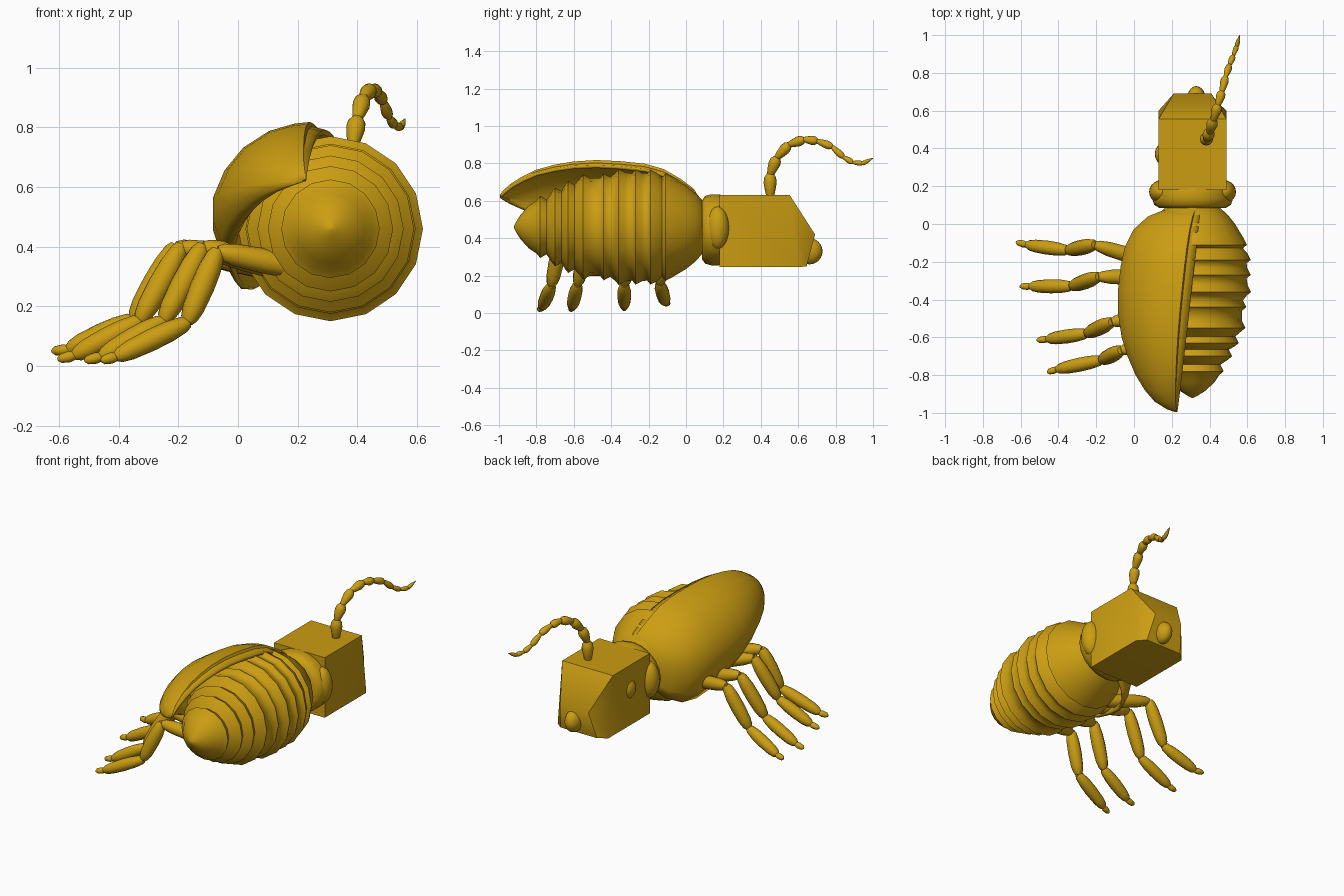
import bpy, bmesh, math
from mathutils import Vector, Matrix

if "Cube" in bpy.data.objects:
    bpy.data.objects.remove(bpy.data.objects["Cube"])

mat = bpy.data.materials.new("golden_brown")
mat.diffuse_color = (0.60, 0.34, 0.006, 1)
mat.use_nodes = True
mat.node_tree.nodes["Principled BSDF"].inputs["Base Color"].default_value = mat.diffuse_color


def finish(name, bm, angle=40):
    bmesh.ops.recalc_face_normals(bm, faces=bm.faces)
    me = bpy.data.meshes.new(name)
    bm.to_mesh(me)
    bm.free()
    ob = bpy.data.objects.new(name, me)
    bpy.context.collection.objects.link(ob)
    me.materials.append(mat)
    bpy.ops.object.select_all(action='DESELECT')
    ob.select_set(True)
    bpy.context.view_layer.objects.active = ob
    bpy.ops.object.shade_smooth_by_angle(angle=math.radians(angle))
    return ob


def skin(bm, rings, closed=True):
    n = len(rings[0])
    for a, b in zip(rings, rings[1:]):
        for i in range(n if closed else n - 1):
            j = (i + 1) % n
            bm.faces.new((a[i], a[j], b[j], b[i]))


def lathe(bm, start, end, profile, sides):
    """Revolve (position 0..1, radius) pairs around the line start-end."""
    a, b = Vector(start), Vector(end)
    q = (b - a).to_track_quat('Z', 'Y')
    rings = []
    for t, r in profile:
        rings.append([bm.verts.new(a.lerp(b, t) + q @ Vector((
            r * math.cos(k * math.tau / sides), r * math.sin(k * math.tau / sides), 0)))
            for k in range(sides)])
    skin(bm, rings)
    bm.faces.new(rings[0])
    bm.faces.new(rings[-1])


def ellipsoid(name, centre, radii, u=20, v=12):
    bm = bmesh.new()
    bmesh.ops.create_uvsphere(bm, u_segments=u, v_segments=v, radius=1,
                              matrix=Matrix.Translation(centre) @ Matrix.Diagonal((*radii, 1)))
    return finish(name, bm)


# ringed abdomen, 16 sided
ridges = [(-.11, .288), (-.19, .308), (-.27, .308), (-.36, .31), (-.44, .285),
          (-.55, .28), (-.63, .245), (-.70, .21), (-.78, .165)]
prof = [(.11, .08), (.09, .14), (.05, .185), (0, .225), (-.05, .255)]
for y, r in ridges:
    prof += [(y + .035, r - .018), (y, r), (y - .018, r - .022)]
prof += [(-.84, .115), (-.885, .065), (-.91, .025), (-.92, .004)]
bm = bmesh.new()
lathe(bm, (.31, .11, .46), (.31, -.92, .46), [((.11 - y) / 1.03, r) for y, r in prof], 16)
finish("abdomen", bm, 75)

# wing case: cross-section swept along the back, scaled at each station
section = [(.005, .225), (-.04, .235), (-.047, .25), (-.10, .245), (-.19, .22), (-.28, .165),
           (-.345, .09), (-.385, 0), (-.385, -.10), (-.36, -.18), (-.325, -.24)]
stations = [(.10, .10, .12), (.085, .42, .36), (.04, .70, .62), (-.03, .88, .80),
            (-.12, .97, .97), (-.22, 1.0, 1.04), (-.35, 1.0, 1.04), (-.48, .96, 1.01),
            (-.60, .88, .93), (-.70, .77, .82), (-.80, .63, .67), (-.88, .48, .48),
            (-.94, .33, .30), (-.98, .15, .14), (-.995, .04, .04)]
bm = bmesh.new()
rings = []
for y, w, h in stations:
    cx, cz = .339 + .11 * y, .515 - .105 * y
    c = (y + .45) / .55
    rings.append([bm.verts.new((cx + x * w, y,
                                cz + z * (h if z > 0 else w * max(.1, 1 + .6 * c) * .85)))
                  for x, z in section])
skin(bm, rings, closed=False)
ob = finish("wing_case", bm, 50)
m = ob.modifiers.new("thickness", 'SOLIDIFY')
m.thickness = .018
# keep the thickness on the inside of the shell
centre = Vector((.25, -.4, .45))
f = ob.data.polygons[len(ob.data.polygons) // 2]
m.offset = -1 if f.normal.dot(f.center - centre) > 0 else 1

# collar with bulging sides
bm = bmesh.new()
collar = [(0, .10), (.0, .165), (.12, .19), (.35, .2), (.65, .2), (.88, .19), (1, .16), (1, .1)]
lathe(bm, (.31, .085, .445), (.31, .225, .445), collar, 20)
bmesh.ops.scale(bm, vec=(1.07, 1, .95), space=Matrix.Translation((-.31, 0, -.445)), verts=bm.verts)
finish("collar", bm)
for side, s in (("left", -1), ("right", 1)):
    ellipsoid(f"collar_bulge_{side}", (.31 + s * .165, .17, .455), (.065, .062, .115))

# boxy head: back frame, cheek frame, narrow mouth frame (y, half width, z)
frames = [((.18, .18, .63), (.18, .18, .245)),
          ((.555, .18, .63), (.60, .18, .245)),
          ((.69, .10, .42), (.645, .13, .25))]
bm = bmesh.new()
rings = []
for (y1, w1, z1), (y0, w0, z0) in frames:
    rings.append([bm.verts.new(p) for p in ((.31 - w1, y1, z1), (.31 + w1, y1, z1),
                                            (.31 + w0, y0, z0), (.31 - w0, y0, z0))])
skin(bm, rings)
bm.faces.new(rings[0])
bm.faces.new(rings[-1])
finish("head", bm, 50)
ellipsoid("eye", (.18, .37, .47), (.07, .068, .075))
ellipsoid("mouth", (.33, .66, .33), (.05, .07, .07))

# beaded antenna
path = [(.38, .45, .62), (.385, .45, .74), (.40, .485, .83), (.42, .55, .90), (.445, .63, .928),
        (.465, .70, .92), (.485, .78, .89), (.505, .84, .835), (.525, .89, .805),
        (.545, .945, .80), (.56, 1.0, .828)]
bead = [(-.05, .45), (.05, .6), (.3, .8), (.65, 1), (.88, .9), (1.05, .5)]
bm = bmesh.new()
for i, (a, b) in enumerate(zip(path, path[1:])):
    r = .035 - .0026 * i
    if i == len(path) - 2:
        lathe(bm, a, b, [(0, .012), (.4, .011), (1, .002)], 12)
    else:
        lathe(bm, a, b, [(t, k * r) for t, k in bead], 12)
finish("antenna", bm)

# legs: hip, upper joint, knee, ankle, toe
legs = [
    [(.16, -.22, .315), (-.21, -.11, .40), (-.35, -.14, .155), (-.57, -.11, .055), (-.625, -.095, .05)],
    [(.16, -.28, .315), (-.19, -.28, .40), (-.33, -.33, .15), (-.55, -.33, .035), (-.605, -.33, .022)],
    [(.18, -.46, .315), (-.12, -.52, .40), (-.25, -.58, .15), (-.46, -.61, .03), (-.515, -.615, .018)],
    [(.24, -.60, .32), (-.07, -.67, .385), (-.17, -.72, .145), (-.41, -.77, .03), (-.46, -.785, .018)]]
limb = [(-.02, .5), (.05, .75), (.25, .95), (.5, 1), (.8, .9), (.94, .7), (1.0, .45)]
for i, pts in enumerate(legs):
    bm = bmesh.new()
    for a, b, r in zip(pts, pts[1:4], (.042, .041, .037)):
        lathe(bm, a, b, [(t, k * r) for t, k in limb], 12)
    lathe(bm, pts[3], pts[4], [(-.1, .014), (.3, .019), (.8, .015), (1, .005)], 12)
    finish(f"leg_{i + 1}", bm)
